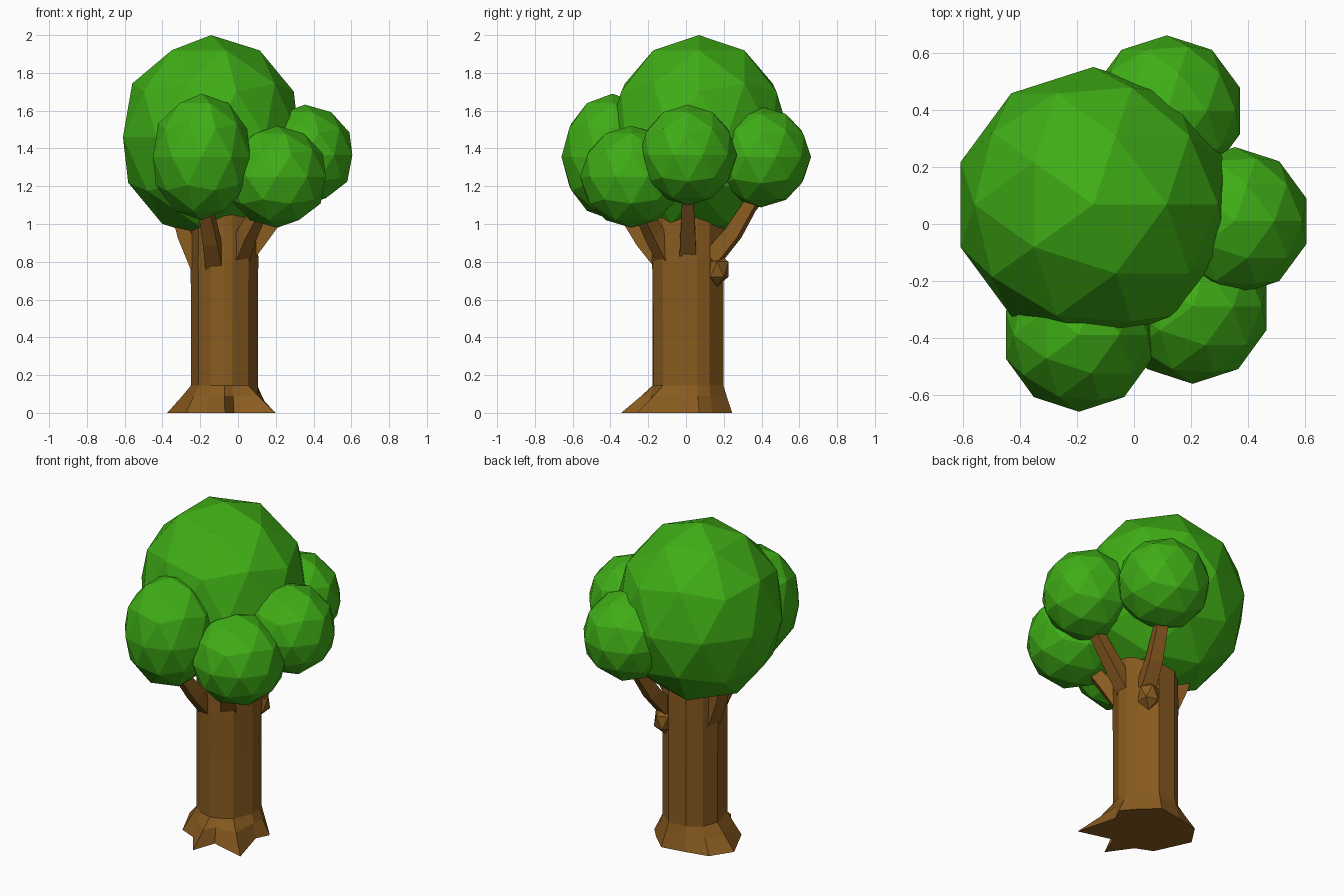
import bpy, bmesh
from math import atan2, cos, sin
from mathutils import Vector

if "Cube" in bpy.data.objects:
    bpy.data.objects.remove(bpy.data.objects["Cube"])


def material(name, color):
    m = bpy.data.materials.new(name)
    m.diffuse_color = color
    m.use_nodes = True
    m.node_tree.nodes["Principled BSDF"].inputs["Base Color"].default_value = m.diffuse_color
    return m


BARK = material("bark", (0.25, 0.105, 0.014, 1))
LEAF = material("leaves", (0.05, 0.42, 0.008, 1))


def add_object(name, bm, mat):
    bmesh.ops.recalc_face_normals(bm, faces=bm.faces)
    me = bpy.data.meshes.new(name)
    bm.to_mesh(me)
    bm.free()
    me.materials.append(mat)
    ob = bpy.data.objects.new(name, me)
    bpy.context.collection.objects.link(ob)
    return ob


def loft(name, rings, mat):
    """Skin a stack of equal-length point rings and cap both ends."""
    bm = bmesh.new()
    vr = [[bm.verts.new(p) for p in ring] for ring in rings]
    n = len(vr[0])
    for a, b in zip(vr, vr[1:]):
        for i in range(n):
            j = (i + 1) % n
            bm.faces.new((a[i], a[j], b[j], b[i]))
    bm.faces.new(vr[0][::-1])
    bm.faces.new(vr[-1])
    return add_object(name, bm, mat)


def blob(name, center, radii, mat, level=2):
    bm = bmesh.new()
    bmesh.ops.create_icosphere(bm, subdivisions=level, radius=1)
    for v in bm.verts:
        v.co = Vector(c + r * k for c, r, k in zip(center, radii, v.co))
    return add_object(name, bm, mat)


def branch(name, path, radii):
    """Four-sided tapering branch along a few points."""
    pts = [Vector(p) for p in path]
    rings = []
    for i, (p, r) in enumerate(zip(pts, radii)):
        d = (pts[min(i + 1, len(pts) - 1)] - pts[max(i - 1, 0)]).normalized()
        out = Vector((d.x, d.y, 0)).normalized()
        side = Vector((-out.y, out.x, 0))
        up = d.cross(side)
        rings.append([p + r * (s * side + t * up)
                      for s, t in ((1, 1), (-1, 1), (-1, -1), (1, -1))])
    return loft(name, rings, BARK)


# Trunk with root spikes: irregular foot outline rising into a faceted column
CX, CY = -0.072, 0.015
foot = [(0.17, 0.07), (0.11, 0.14), (0.0, 0.245), (-0.15, 0.22), (-0.29, 0.19),
        (-0.375, 0.06), (-0.275, -0.155), (-0.17, -0.2), (-0.07, -0.343),
        (-0.02, -0.2), (0.198, -0.26), (0.13, -0.01)]
column = []
for x, y in foot:
    a = atan2(y - CY, x - CX)
    column.append((CX + 0.179 * cos(a), CY + 0.192 * sin(a)))


def trunk_ring(z, spread, scale=1.0):
    ring = []
    for (fx, fy), (tx, ty) in zip(foot, column):
        x, y = tx + (fx - tx) * spread, ty + (fy - ty) * spread
        ring.append((CX + (x - CX) * scale, CY + (y - CY) * scale, z))
    return ring


loft("trunk", [trunk_ring(0, 1), trunk_ring(0.09, 0.36), trunk_ring(0.145, 0),
               trunk_ring(0.5, 0), trunk_ring(0.8, 0, 1.01),
               trunk_ring(1.06, 0, 1.0)], BARK)
blob("trunk_knot", (0.03, 0.165, 0.76), (0.07, 0.07, 0.09), BARK, 1)

# Branches reaching into each leaf ball
r = (0.045, 0.04, 0.03)
branch("front_branch", [(-0.12, -0.11, 0.78), (-0.14, -0.22, 0.91), (-0.18, -0.36, 1.12)], r)
branch("front_right_branch", [(0.0, -0.1, 0.82), (0.05, -0.17, 0.95), (0.13, -0.25, 1.1)], r)
branch("right_branch", [(0.05, 0.01, 0.84), (0.13, 0.01, 0.94), (0.3, 0.01, 1.16)], r)
branch("back_branch", [(0.03, 0.14, 0.82), (0.06, 0.25, 0.95), (0.1, 0.37, 1.15)], r)
branch("left_branch", [(-0.2, 0.05, 0.78), (-0.27, 0.07, 0.94), (-0.34, 0.1, 1.16)], r)

# Leaf balls
blob("main_crown", (-0.143, 0.068, 1.46), (0.49, 0.483, 0.54), LEAF)
blob("front_left_leaves", (-0.193, -0.389, 1.355), (0.27, 0.27, 0.335), LEAF)
blob("front_right_leaves", (0.206, -0.289, 1.25), (0.272, 0.272, 0.27), LEAF)
blob("right_leaves", (0.355, 0.01, 1.365), (0.263, 0.26, 0.267), LEAF)
blob("back_right_leaves", (0.115, 0.397, 1.355), (0.27, 0.265, 0.267), LEAF)
